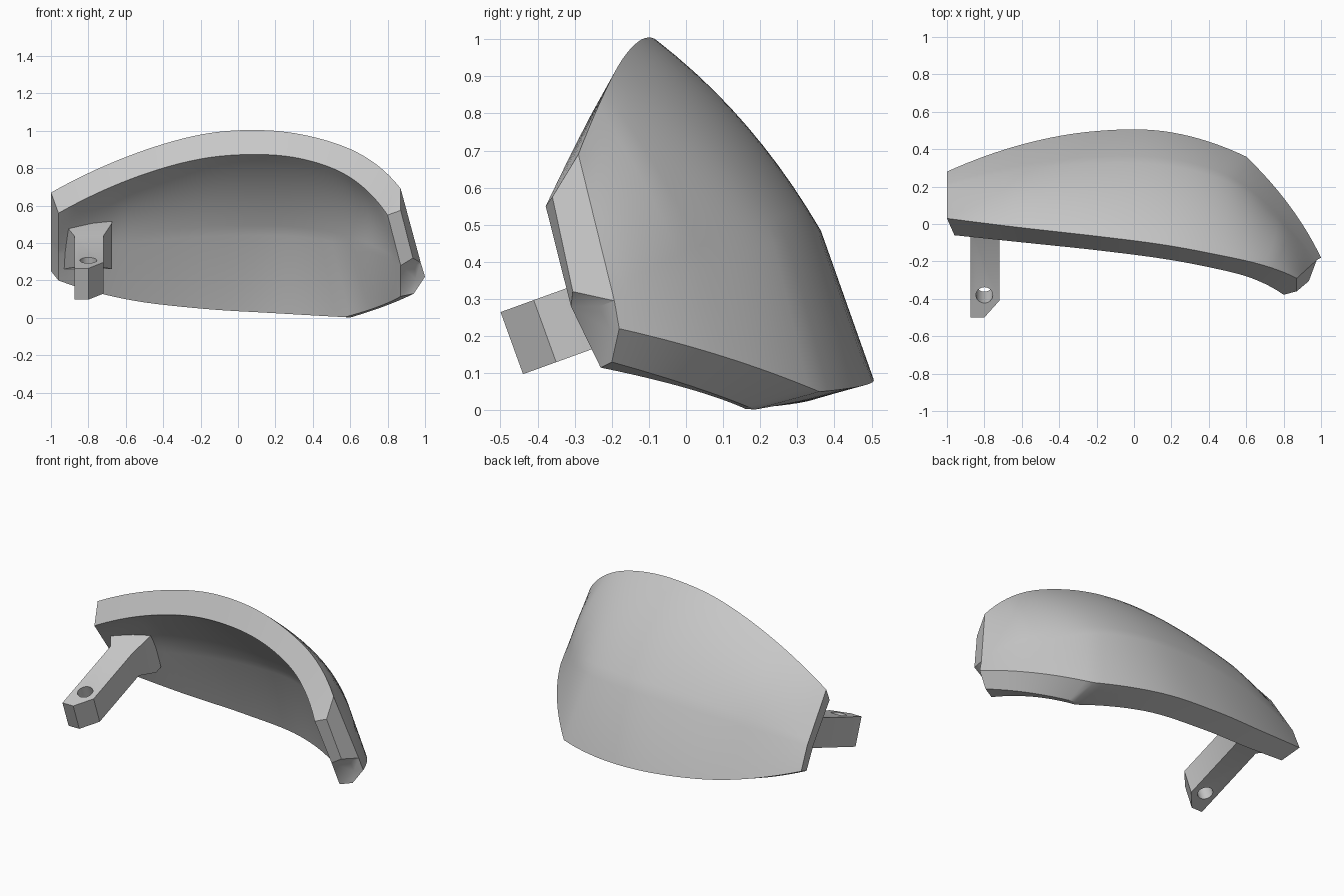
import bpy, bmesh, math
from mathutils import Vector, Matrix

cube = bpy.data.objects.get("Cube")
if cube:
    bpy.data.objects.remove(cube, do_unlink=True)

GREY = (0.57, 0.57, 0.57, 1)
mat = bpy.data.materials.new("plain_grey")
mat.use_nodes = True
mat.diffuse_color = GREY
mat.node_tree.nodes["Principled BSDF"].inputs["Base Color"].default_value = GREY

STEPS = 8   # samples between two keys of a rail
ROWS = 10   # rows on the curved upper wall


def finish(bm, name):
    bmesh.ops.recalc_face_normals(bm, faces=bm.faces)
    mesh = bpy.data.meshes.new(name)
    bm.to_mesh(mesh)
    bm.free()
    mesh.materials.append(mat)
    obj = bpy.data.objects.new(name, mesh)
    bpy.context.collection.objects.link(obj)
    return obj


def smooth(obj, degrees):
    bpy.ops.object.select_all(action="DESELECT")
    obj.select_set(True)
    bpy.context.view_layer.objects.active = obj
    bpy.ops.object.shade_smooth_by_angle(angle=math.radians(degrees))


def spline(keys):
    """Smooth curve through the keys, keeping its bend at both ends."""
    k = [Vector(p) for p in keys]
    k = [3 * k[0] - 3 * k[1] + k[2]] + k + [3 * k[-1] - 3 * k[-2] + k[-3]]
    out = []
    for a, b, c, d in zip(k, k[1:], k[2:], k[3:]):
        for s in range(STEPS):
            t = s / STEPS
            out.append(b + (c - a) * t / 2 + (2 * a - 5 * b + 4 * c - d) * t * t / 2
                       + (3 * b - a - 3 * c + d) * t ** 3 / 2)
    return out + [k[-2]]


def kinked(keys):
    """Curve with a sharp corner at the fifth key."""
    return spline(keys[:5])[:-1] + spline(keys[4:])


def wall(top, crease, bulge):
    """Bulging row of points from the top rail to the crease."""
    out = ((top + crease) / 2) - Vector((0, -0.3, 0.2))
    out.x = max(out.x, 0)
    out.normalize()
    return [top.lerp(crease, i / ROWS) + out * bulge * 4 * (i / ROWS) * (1 - i / ROWS)
            for i in range(ROWS + 1)]


# Rails of the shell, running from the right end to the left end
outer_top = spline([(-1, .03, .67), (-.6, -.02, .86), (-.2, -.065, .98), (.15, -.11, 1.003),
                    (.45, -.165, .955), (.69, -.22, .855), (.87, -.29, .69)])
outer_crease = spline([(-1, .22, .39), (-.58, .318, .45), (-.19, .36, .48), (.19, .35, .48),
                       (.51, .255, .455), (.76, .06, .39), (.977, -.193, .295)])
outer_base = kinked([(-1, .28, .25), (-.6, .425, .145), (-.2, .497, .095), (.2, .49, .07),
                     (.6, .36, .05), (.83, .1, .145), (1, -.18, .22)])
inner_top = spline([(-.96, -.06, .56), (-.58, -.1, .74), (-.2, -.14, .85), (.15, -.185, .873),
                    (.42, -.235, .83), (.63, -.29, .73), (.8, -.378, .55)])
inner_crease = spline([(-.96, .1, .34), (-.58, .175, .4), (-.2, .212, .435), (.2, .205, .44),
                       (.47, .1, .415), (.66, -.05, .37), (.87, -.31, .28)])
inner_base = kinked([(-.96, .17, .2), (-.6, .29, .1), (-.2, .35, .05), (.2, .33, .025),
                     (.57, .16, .004), (.75, 0, .06), (.87, -.23, .115)])
tip = kinked([(-.98, .225, .225), (-.6, .358, .123), (-.2, .423, .073), (.2, .41, .048),
              (.6, .185, .002), (.79, .015, .065), (.94, -.2, .13)])

# Curved shell: closed cross-section rings skinned along the rails
bm = bmesh.new()
rings = []
for n, (ot, oc, ob, tp, ib, ic, it) in enumerate(zip(
        outer_top, outer_crease, outer_base, tip, inner_base, inner_crease, inner_top)):
    s = n / (len(tip) - 1)
    bulge = .034 * min(1, 8 * s * (1 - s))
    ring = wall(ot, oc, bulge) + [ob, tp, ib] + wall(it, ic, bulge)[::-1]
    rings.append([bm.verts.new(p) for p in ring])
count = len(rings[0])
for a, b in zip(rings, rings[1:]):
    for i in range(count):
        j = (i + 1) % count
        bm.faces.new((a[i], a[j], b[j], b[i]))

# Narrow end: straight rim between outer and inner rows
first = rings[0]
for i in range(ROWS + 1):
    bm.faces.new((first[i], first[i + 1], first[-2 - i], first[-1 - i]))
bm.faces.new((first[ROWS + 1], first[ROWS + 2], first[ROWS + 3]))

# Drooping end: chamfer, flat rim and a notch near the lower corner
last = rings[-1]
upper, lower, notch_a, notch_b = [bm.verts.new(p) for p in (
    (.87, -.36, .575), (.935, -.305, .32), (.945, -.235, .28), (.95, -.2, .21))]
crease, base, corner, heel, hollow = last[ROWS:ROWS + 5]
bm.faces.new(last[:ROWS + 1] + [lower, upper])
bm.faces.new((crease, notch_a, lower))
bm.faces.new((crease, base, notch_b, notch_a))
bm.faces.new((base, corner, notch_b))
bm.faces.new((corner, heel, notch_b))
bm.faces.new((notch_b, heel, hollow, notch_a))
bm.faces.new((notch_a, hollow, lower))
bm.faces.new([upper, lower] + last[ROWS + 4:])
bm.faces.new((last[0], upper, last[-1]))
smooth(finish(bm, "curved_shell"), 30)

# Mounting arm: tilted local frame of side, along and up
frame = Matrix(((1, 0, 0), (0, .94, -.34), (0, .34, .94)))
LOW, HIGH = .241, .419


def local(x, along, up):
    return frame @ Vector((x, along, up))


# Arm with one cut corner at its free end
bm = bmesh.new()
plan = [(-.875, -.38), (-.8, -.38), (-.72, -.285), (-.72, .13), (-.875, .13)]
sides = [[bm.verts.new(local(x, a, h)) for x, a in plan] for h in (LOW, HIGH)]
bm.faces.new(sides[0])
bm.faces.new(sides[1])
for i in (0, 1, 2, 4):
    j = (i + 1) % 5
    bm.faces.new((sides[0][i], sides[0][j], sides[1][j], sides[1][i]))

# Flared foot that merges into the shell
loop = [sides[0][3], sides[0][4], sides[1][4], sides[1][3]]
for along in (.23, .28):
    nxt = [bm.verts.new(local(x, along, h)) for x, h in
           ((-.675, .195), (-.93, .195), (-.93, .455), (-.675, .455))]
    for i in range(4):
        j = (i + 1) % 4
        bm.faces.new((loop[i], loop[j], nxt[j], nxt[i]))
    loop = nxt
bm.faces.new(loop)
arm = finish(bm, "mounting_arm")

# Pin hole through the arm
bm = bmesh.new()
bmesh.ops.create_cone(bm, cap_ends=True, segments=32, radius1=.045, radius2=.045, depth=.4,
                      matrix=Matrix.Translation(local(-.8, -.253, .33)) @ frame.to_4x4())
cutter = finish(bm, "hole_cutter")
cutter.hide_render = True
cut = arm.modifiers.new("pin_hole", "BOOLEAN")
cut.operation = "DIFFERENCE"
cut.solver = "EXACT"
cut.object = cutter
bpy.context.view_layer.objects.active = arm
bpy.ops.object.modifier_apply(modifier=cut.name)
bpy.data.objects.remove(cutter, do_unlink=True)
smooth(arm, 30)
